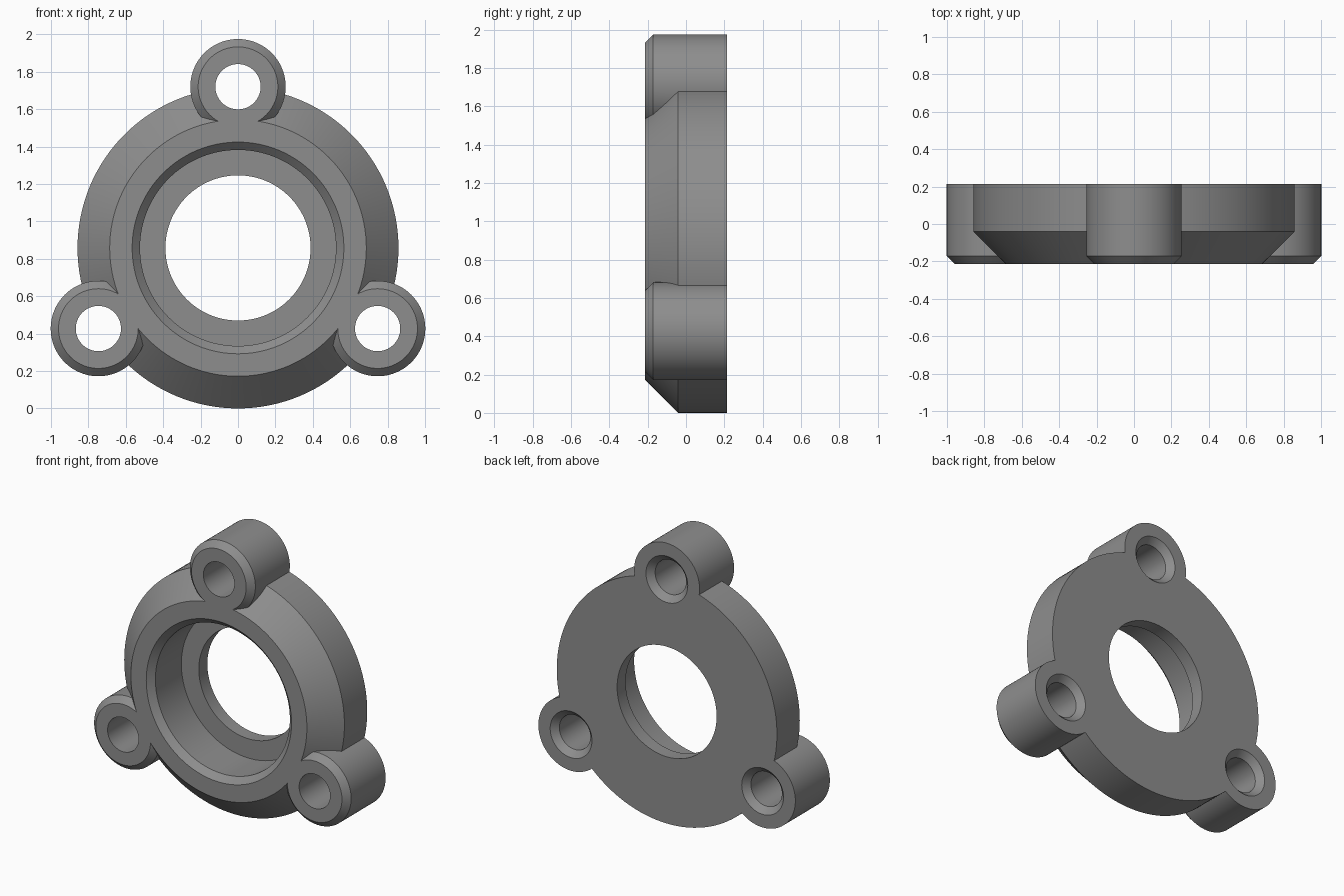
import bpy, bmesh, math

if "Cube" in bpy.data.objects:
    bpy.data.objects.remove(bpy.data.objects["Cube"])

SEG = 128
CZ = 0.858                 # height of the main axis
R_BODY, R_LUG, R_PITCH = 0.858, 0.255, 0.862
FRONT, BACK = -0.213, 0.213

grey = bpy.data.materials.new("grey_metal")
grey.diffuse_color = (0.27, 0.27, 0.27, 1)
grey.use_nodes = True
grey.node_tree.nodes["Principled BSDF"].inputs["Base Color"].default_value = grey.diffuse_color


def lathe(name, profile, x, z, seg=SEG, closed=False):
    """Spin (radius, y) points about an axis along y through (x, z)."""
    bm = bmesh.new()
    rings = []
    for r, y in profile:
        rings.append([bm.verts.new((x + r * math.cos(2 * math.pi * i / seg), y,
                                    z + r * math.sin(2 * math.pi * i / seg)))
                      for i in range(seg)])
    pairs = list(zip(rings, rings[1:]))
    if closed:
        pairs.append((rings[-1], rings[0]))
    else:
        bm.faces.new(rings[0])
        bm.faces.new(rings[-1])
    for a, b in pairs:
        for i in range(seg):
            j = (i + 1) % seg
            bm.faces.new((a[i], a[j], b[j], b[i]))
    bmesh.ops.recalc_face_normals(bm, faces=bm.faces)
    me = bpy.data.meshes.new(name)
    bm.to_mesh(me)
    bm.free()
    ob = bpy.data.objects.new(name, me)
    bpy.context.collection.objects.link(ob)
    me.materials.append(grey)
    return ob


def combine(target, tool, operation):
    """Apply a boolean and remove the tool."""
    tool.hide_render = True
    bpy.context.view_layer.objects.active = target
    mod = target.modifiers.new("bool", 'BOOLEAN')
    mod.operation, mod.solver, mod.object = operation, 'EXACT', tool
    bpy.ops.object.modifier_apply(modifier=mod.name)
    bpy.data.objects.remove(tool)


# Round housing: chamfered rim, stepped bore with a chamfered mouth
housing = lathe("housing", [
    (R_BODY, BACK), (R_BODY, -0.041), (0.686, FRONT),
    (0.566, FRONT), (0.524, FRONT + 0.042),
    (0.524, 0.118), (0.388, 0.118), (0.388, BACK)], 0, CZ, closed=True)

spots = [(R_PITCH * math.cos(math.radians(a)), CZ + R_PITCH * math.sin(math.radians(a)))
         for a in (90, 210, 330)]

# Three mounting lugs with a chamfered front edge
for x, z in spots:
    lug = lathe("lug", [(R_LUG, BACK), (R_LUG, FRONT + 0.042),
                        (R_LUG - 0.042, FRONT)], x, z, 96)
    combine(housing, lug, 'UNION')

# Bolt holes, widened at the back
for x, z in spots:
    hole = lathe("bolt_hole", [(0.121, FRONT - 0.1), (0.121, BACK - 0.042),
                               (0.163, BACK), (0.163, BACK + 0.1)], x, z, 64)
    combine(housing, hole, 'DIFFERENCE')

# Smooth round walls, sharp chamfer edges
bpy.ops.object.select_all(action='DESELECT')
housing.select_set(True)
bpy.context.view_layer.objects.active = housing
bpy.ops.object.shade_smooth_by_angle(angle=math.radians(25))
